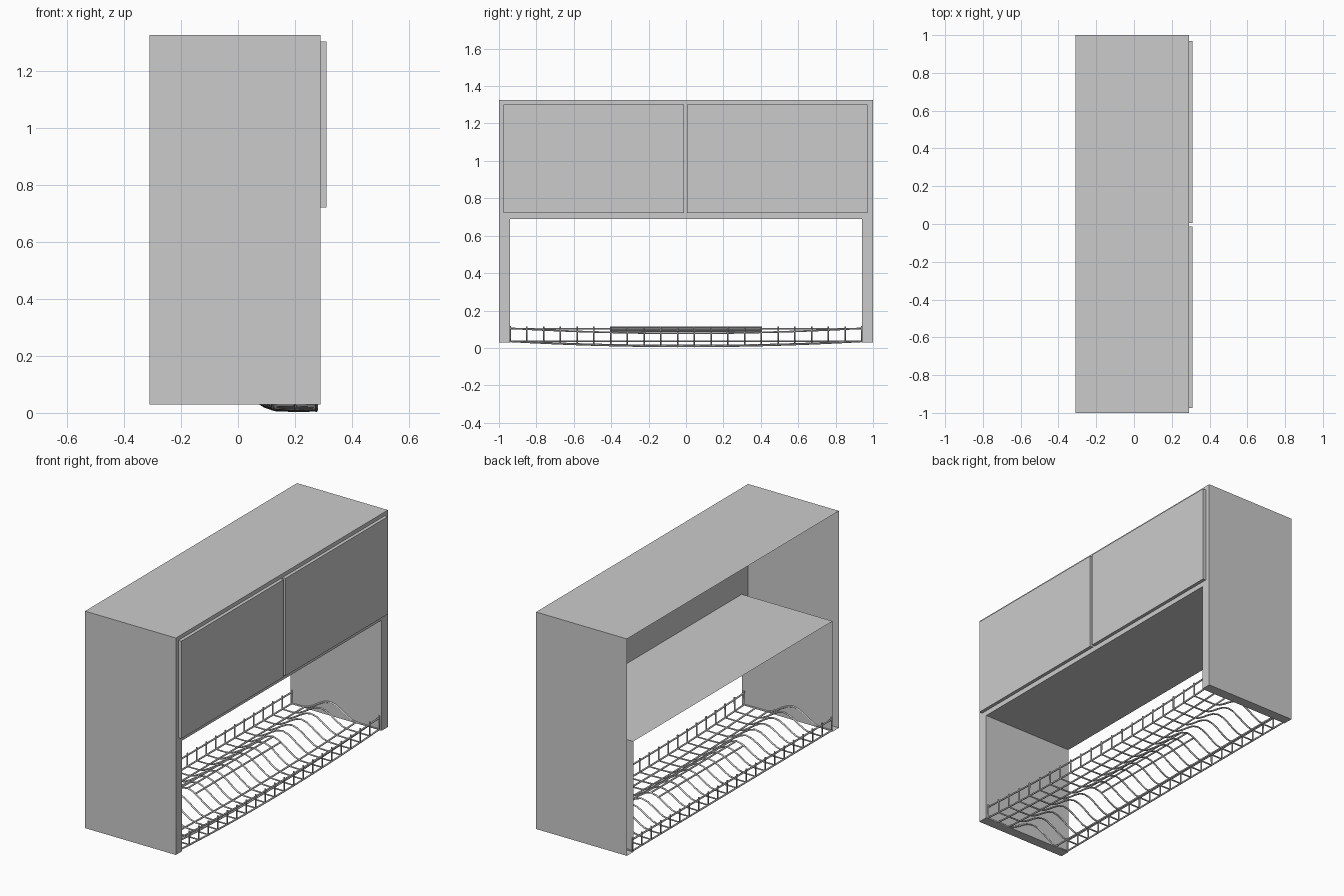
import bpy, bmesh, math

if "Cube" in bpy.data.objects:
    bpy.data.objects.remove(bpy.data.objects["Cube"])

XB, XF = -0.31, 0.29        # back and front of the cabinet body
INNER, BASE, SHELF, TOP = 0.94, 0.03, 0.69, 1.325


def mesh_object(name, bm):
    bmesh.ops.recalc_face_normals(bm, faces=bm.faces)
    me = bpy.data.meshes.new(name)
    bm.to_mesh(me)
    bm.free()
    ob = bpy.data.objects.new(name, me)
    bpy.context.collection.objects.link(ob)
    return ob


def box(name, x0, x1, y0, y1, z0, z1):
    bm = bmesh.new()
    bmesh.ops.create_cube(bm, size=1)
    for v in bm.verts:
        v.co = ((x0 + x1) / 2 + v.co.x * (x1 - x0),
                (y0 + y1) / 2 + v.co.y * (y1 - y0),
                (z0 + z1) / 2 + v.co.z * (z1 - z0))
    return mesh_object(name, bm)


def wires(name, paths, radius=0.005):
    cu = bpy.data.curves.new(name, 'CURVE')
    cu.dimensions = '3D'
    cu.bevel_depth = radius
    cu.bevel_resolution = 1
    cu.use_fill_caps = True
    for path in paths:
        sp = cu.splines.new('POLY')
        sp.points.add(len(path) - 1)
        for p, co in zip(sp.points, path):
            p.co = (*co, 1)
    ob = bpy.data.objects.new(name, cu)
    bpy.context.collection.objects.link(ob)
    return ob


# Cabinet body: inverted U shell, closed in front and open at the back
outline = [(-1, BASE), (-1, TOP), (1, TOP), (1, BASE),
           (INNER, BASE), (INNER, SHELF), (-INNER, SHELF), (-INNER, BASE)]
bm = bmesh.new()
front = [bm.verts.new((XF, y, z)) for y, z in outline]
back = [bm.verts.new((XB, y, z)) for y, z in outline]
bm.faces.new(front)
for i in range(len(outline)):
    j = (i + 1) % len(outline)
    bm.faces.new((front[i], front[j], back[j], back[i]))
mesh_object("cabinet_body", bm)

# Two flat doors
box("left_door", XF, 0.31, -0.975, -0.012, 0.72, 1.302)
box("right_door", XF, 0.31, 0.005, 0.97, 0.72, 1.302)


# Dish rack height: back tray, central hump, front tray sagging at mid-width
def sag(y):
    return 0.027 * (1 - (y / INNER) ** 2)


def height(x, y):
    front_w = min(max((x + 0.05) / 0.2, 0), 1)
    hump = 0.075 * (0.5 + 0.5 * math.cos(math.pi * min(abs(x + 0.05) / 0.18, 1)))
    return 0.035 + hump - sag(y) * front_w


ys = [-0.94 + 1.88 * i / 21 for i in range(22)]
RB, RF = -0.303, 0.275
cross = []
for y in ys:
    xs = [RB, -0.23] + [-0.23 + 0.36 * k / 10 for k in range(1, 11)] + [0.2, RF]
    path = [(RB, y, 0.115)] + [(x, y, height(x, y)) for x in xs]
    path.append((RF, y, 0.118 - sag(y)))
    cross.append(path)
wires("rack_cross_wires", cross)

# Rack long wires along the trays
wires("rack_long_wires", [[(x, y, height(x, y)) for y in ys]
                          for x in (RB, -0.22, 0.12, 0.2, RF)])
# Rack fence rails, back and front
wires("rack_fence_rails", [[(RB, y, 0.102) for y in (-INNER, INNER)],
                           [(RF, y, 0.105 - sag(y)) for y in ys]])
# Short wires on top of the hump
wires("rack_hump_wires", [[(x, -0.405, height(x, 0)), (x, 0.405, height(x, 0))]
                          for x in (-0.1, -0.05, 0.0)])
